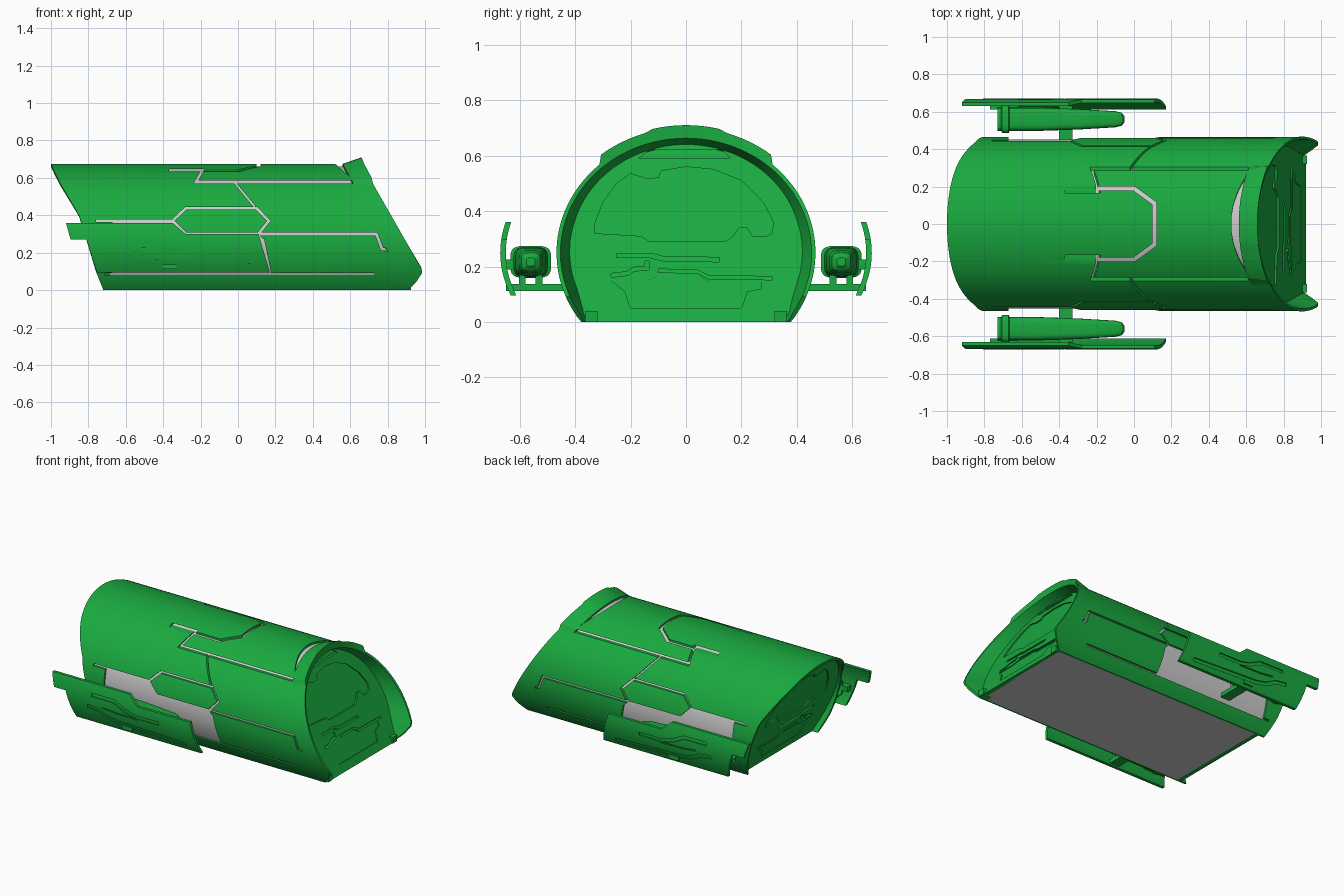
import bpy, bmesh, math
from mathutils import Vector

if "Cube" in bpy.data.objects:
    bpy.data.objects.remove(bpy.data.objects["Cube"])

GREEN = bpy.data.materials.new("green_paint")
GREEN.diffuse_color = (0.01, 0.4, 0.05, 1)
GREEN.use_nodes = True
GREEN.node_tree.nodes["Principled BSDF"].inputs["Base Color"].default_value = GREEN.diffuse_color
N = 73                                   # points round the hull arc
T0 = -math.asin(0.25 / 0.425)


def make(name, verts, faces):
    bm = bmesh.new()
    vs = [bm.verts.new(v) for v in verts]
    for f in faces:
        bm.faces.new([vs[i] for i in f])
    bmesh.ops.recalc_face_normals(bm, faces=bm.faces)
    me = bpy.data.meshes.new(name)
    bm.to_mesh(me)
    bm.free()
    ob = bpy.data.objects.new(name, me)
    bpy.context.collection.objects.link(ob)
    return ob


def loft(name, rings):
    n = len(rings[0])
    faces = [tuple(range(n)), tuple(range((len(rings) - 1) * n, len(rings) * n))]
    for r in range(len(rings) - 1):
        for i in range(n):
            j = (i + 1) % n
            faces.append((r * n + i, r * n + j, (r + 1) * n + j, (r + 1) * n + i))
    return make(name, [p for ring in rings for p in ring], faces)


def prism(name, pts, place):
    """Extrude a 2D outline; place(u, v, k) gives the 3D point of end k."""
    return loft(name, [[place(u, v, k) for u, v in pts] for k in (0, 1)])


def box(name, x, y, z):
    return prism(name, [(y[0], z[0]), (y[1], z[0]), (y[1], z[1]), (y[0], z[1])],
                 lambda u, v, k: (x[k], u, v))


def boolean(ob, cutter, op='DIFFERENCE'):
    m = ob.modifiers.new("cut", 'BOOLEAN')
    m.object, m.operation, m.solver = cutter, op, 'EXACT'
    dg = bpy.context.evaluated_depsgraph_get()
    me = bpy.data.meshes.new_from_object(ob.evaluated_get(dg))
    ob.modifiers.clear()
    ob.data = me
    bpy.data.objects.remove(cutter)


def ribbon(path, w):
    """Outline of a constant-width stripe along a polyline, with mitred corners."""
    p = [Vector(a) for a in path]
    d = [(b - a).normalized() for a, b in zip(p, p[1:])]
    left, right = [], []
    for i, a in enumerate(p):
        d0, d1 = d[max(i - 1, 0)], d[min(i, len(d) - 1)]
        n0, n1 = Vector((-d0.y, d0.x)), Vector((-d1.y, d1.x))
        m = (n0 + n1).normalized()
        m *= w / 2 / max(m.dot(n1), 0.4)
        left.append(tuple(a + m))
        right.append(tuple(a - m))
    return left + right[::-1]


def lerp(table):
    def f(z):
        if z <= table[0][0]:
            return table[0][1]
        for (a, xa), (b, xb) in zip(table, table[1:]):
            if z <= b:
                return xa + (xb - xa) * (z - a) / (b - a)
        return table[-1][1]
    return f


def arc(off):
    """Hull cross-section grown outward by off (number or function of y)."""
    pts = []
    for i in range(N):
        t = T0 + (math.pi - 2 * T0) * i / (N - 1)
        o = off(0.465 * math.cos(t)) if callable(off) else off
        z = 0.25 + (0.425 + o) * math.sin(t)
        pts.append(((0.465 + o) * math.cos(t), 0.0 if i in (0, N - 1) else max(z, 0.0)))
    return pts


def shell(name, xa, xb, out_a, in_a, out_b, in_b):
    base = arc(0)
    verts = []
    for f, o, n in ((xa, out_a, in_a), (xb, out_b, in_b)):
        xs = [f(z) for _, z in base]
        outer = [(x, y, z) for x, (y, z) in zip(xs, arc(o))]
        inner = [(x, y, z) for x, (y, z) in zip(xs, arc(n))]
        verts += outer + inner[::-1]
    m = 2 * N
    faces = [(i, (i + 1) % m, m + (i + 1) % m, m + i) for i in range(m)]
    for s in (0, m):
        faces += [(s + i, s + i + 1, s + m - 2 - i, s + m - 1 - i) for i in range(N - 1)]
    return make(name, verts, faces)


# End lines of hull, rim and bulkheads as x over z
hull_back = lerp([(0, -.72), (.1, -.76), (.4, -.85), (.57, -.95), (.63, -.98), (.675, -1)])
hull_front = lerp([(0, .84), (.1, .85), (.38, .72), (.61, .595), (.675, .52)])
rim_back = lerp([(0, .84), (.1, .85), (.38, .72), (.61, .595), (.675, .56)])
rim_front = lerp([(0, .91), (.04, .95), (.1, .99), (.675, .66)])
front_plane = lambda z: 0.92 - 0.5 * z
back_plane = lambda z: -0.68 - 0.393 * z

# Grey inner core, also the underside
core = loft("inner_core", [[(f(z) + d, y, z) for y, z in arc(-.013)]
                           for f, d in ((back_plane, .02), (front_plane, -.02))])

# Green hull with panel seams
hull = shell("hull_shell", hull_back, hull_front, 0, -.015, 0, -.015)
side = lambda u, v, k: (u, (-1, 1)[k], v)
seams = [
    ([(-.37, .64), (-.19, .64), (-.225, .578), (.7, .578)], .014),
    ([(-.02, .578), (.09, .445)], .010),
    ([(-.76, .37), (-.35, .37), (-.28, .437), (.1, .437), (.165, .37), (.10, .29)], .014),
    ([(-.352, .374), (-.28, .3), (.74, .3), (.77, .22), (.9, .2)], .014),
    ([(-.71, .085), (.73, .085)], .012),
]
for path, w in seams:
    boolean(hull, prism("seam_cutter", ribbon(path, w), side))
boolean(hull, prism("recess_cutter", [(-.67, .367), (-.35, .367), (-.285, .297), (.11, .297),
                                      (.14, .27), (.18, .082), (-.67, .082)], side))
top_loop = [(-.2, .19), (0, .19), (.11, .11), (.11, -.11), (0, -.19), (-.2, -.19)]
boolean(hull, prism("top_cutter", ribbon(top_loop, .022),
                    lambda u, v, k: (u, v, (.5, .9)[k])))

# Flared front rim with raised crown
crown = lambda y: .035 if abs(y) < .13 else .027 if abs(y) < .29 else .002
rim = shell("front_rim", rim_back, rim_front, 0, -.05, crown, -.012)
rim_feet = [box("rim_foot", (.86, .925), (.32, .365), (0, .04))]

# Bulkheads with recessed panels
dome = [(-.33, .32), (-.33, .35), (-.3, .43), (-.25, .5), (-.2, .535), (-.14, .515), (-.1, .52),
        (-.09, .545), (0, .56), (.1, .55), (.2, .51), (.28, .43), (.315, .36), (.31, .32),
        (.29, .31), (.24, .31), (.22, .34), (.19, .34), (.17, .31), (.14, .29), (-.13, .29),
        (-.16, .31)]
vent = [(-.17, .59), (-.13, .622), (.13, .622), (.16, .59)]
lower = [(-.27, .15), (-.22, .11), (-.2, .05), (.2, .05), (.22, .11), (.27, .12), (.27, .145),
         (.08, .145), (.05, .165), (-.1, .165), (-.14, .15)]
slots = [ribbon([(-.25, .24), (-.13, .24), (-.08, .228), (.12, .225)], .016),
         ribbon([(-.27, .168), (-.21, .175), (-.19, .19), (-.14, .195), (-.14, .22)], .014),
         ribbon([(-.1, .185), (.04, .182), (.08, .162), (.31, .158)], .012)]
bulkheads = []
for name, f, s in (("front_bulkhead", front_plane, 1), ("back_bulkhead", back_plane, -1)):
    def slab(a, b):
        return lambda u, v, k: (f(v) + s * (a, b)[k], u, v)
    bh = prism(name, arc(-.012 if s < 0 else -.025), slab(-.03, 0))
    for pts, depth in [(dome, .010), (vent, .015), (lower, .006)] + [(p, .016) for p in slots]:
        boolean(bh, prism("panel_cutter", pts, slab(-depth, .05)))
    bulkheads.append(bh)

# Curved side wing: backing layer plus slotted outer skin
wing_y = lambda z: .67 - 1.6 * (z - .25) ** 2
outline = [(-.92, .36), (-.35, .36), (-.28, .3), (.11, .3), (.17, .095), (-.755, .095),
           (-.81, .27), (-.895, .27)]
wing_slots = [
    ribbon([(-.62, .29), (-.45, .288), (-.36, .245), (-.29, .228), (-.12, .228)], .022),
    ribbon([(-.65, .21), (-.57, .2), (-.5, .165), (-.42, .15), (.07, .132)], .022),
    ribbon([(-.54, .225), (-.45, .215), (-.28, .212)], .008)]
zs = [.08 + .29 * i / 14 for i in range(15)]
wings = []
for name, a, b in (("wing_skin", 0, -.009), ("wing_backing", -.008, -.02)):
    prof = [(wing_y(z) + a, z) for z in zs] + [(wing_y(z) + b, z) for z in zs[::-1]]
    w = prism(name, prof, lambda u, v, k: ((-1, .3)[k], u, v))
    boolean(w, prism("outline_cutter", outline, lambda u, v, k: (u, (.5, .8)[k], v)), 'INTERSECT')
    if name == "wing_skin":
        for pts in wing_slots:
            boolean(w, prism("slot_cutter", pts, lambda u, v, k: (u, (.5, .8)[k], v)))
    wings.append(w)

# Thruster pod between hull and wing
def pod_ring(x, hw, hh):
    ring = []
    for i in range(32):
        c, s = math.cos(i * math.pi / 16), math.sin(i * math.pi / 16)
        ring.append((x, .56 + hw * math.copysign(abs(c) ** .5, c),
                     .217 + hh * math.copysign(abs(s) ** .5, s)))
    return ring


pod = loft("thruster_pod", [pod_ring(*r) for r in (
    (-.69, .040, .036), (-.73, .048, .044), (-.73, .062, .054), (-.71, .062, .054),
    (-.705, .074, .058), (-.67, .074, .058), (-.665, .062, .054), (-.5, .062, .054),
    (-.3, .055, .05), (-.1, .043, .041), (-.065, .034, .032), (-.05, .015, .015))])

# Support arm, pod legs and wing bracket
arm = box("support_arm", (-.40, -.33), (.40, .65), (.112, .138))
legs = [box("pod_leg", (-.40, -.33), (y - .012, y + .012), (.13, .175)) for y in (.53, .59)]
bracket = box("wing_bracket", (-.77, -.62), (.612, .655), (.19, .225))

for ob in wings + legs + rim_feet + [pod, arm, bracket]:
    m = ob.modifiers.new("mirror", 'MIRROR')
    m.use_axis = (False, True, False)
    m.use_mirror_merge = False

# Paint and shading
for ob in bpy.context.collection.objects:
    me = ob.data
    me.materials.clear()
    if ob is not core and ob.name != "inner_core":
        me.materials.append(GREEN)
    me.shade_smooth()
    me.set_sharp_from_angle(angle=math.radians(25))
